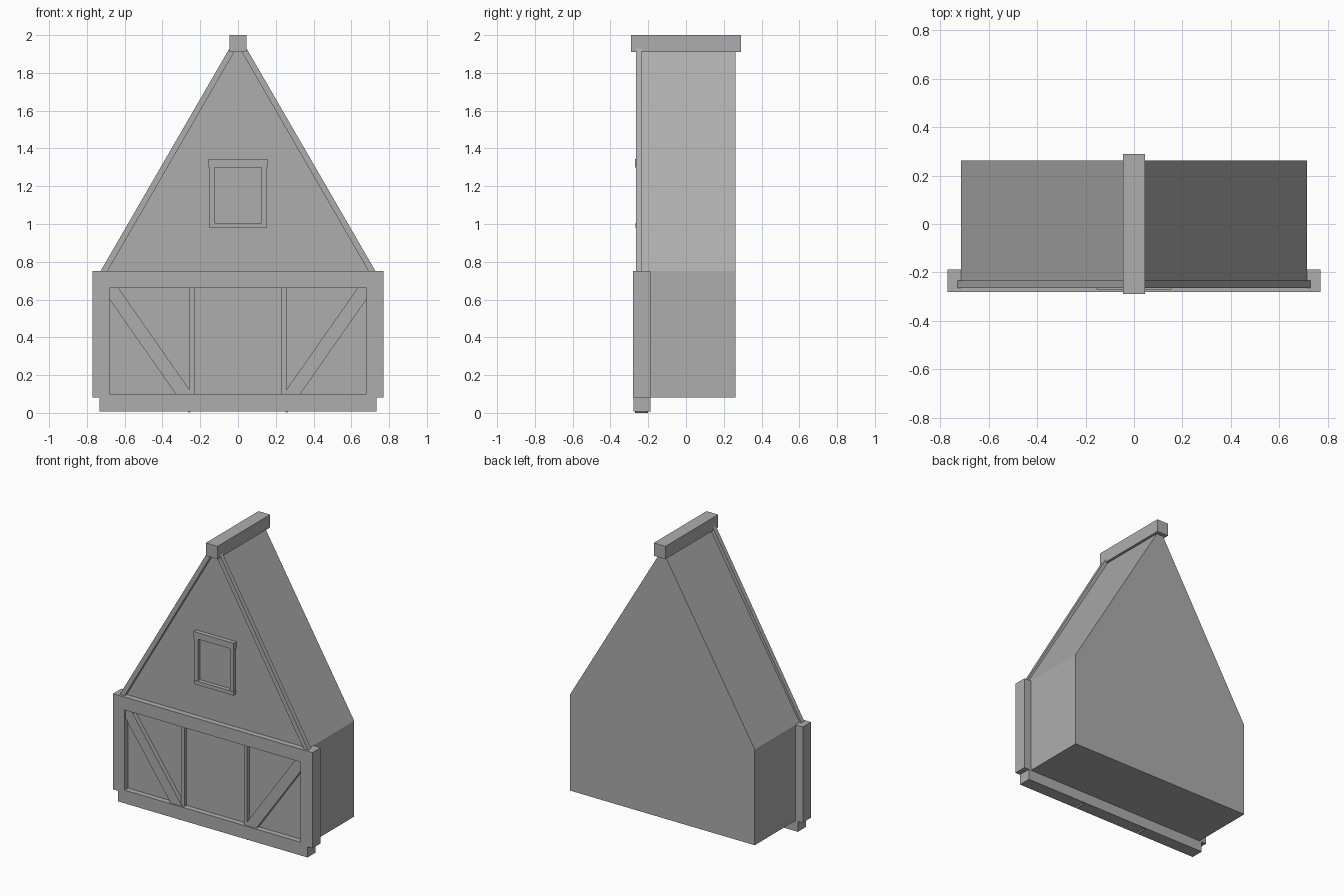
import bpy
from mathutils import Vector

if "Cube" in bpy.data.objects:
    bpy.data.objects.remove(bpy.data.objects["Cube"])

# Dark grey paint shared by all parts
paint = bpy.data.materials.new("dark_grey")
paint.diffuse_color = (0.42, 0.42, 0.42, 1.0)
paint.use_nodes = True
paint.node_tree.nodes["Principled BSDF"].inputs["Base Color"].default_value = paint.diffuse_color


def prism(name, outline, y0, y1):
    """Extrude an (x, z) outline from y0 to y1."""
    n = len(outline)
    area = sum(outline[i][0] * outline[(i + 1) % n][1] - outline[(i + 1) % n][0] * outline[i][1]
               for i in range(n))
    if area < 0:
        outline = outline[::-1]
    verts = [(x, y, z) for y in (y0, y1) for x, z in outline]
    faces = [tuple(range(n)), tuple(range(2 * n - 1, n - 1, -1))]
    faces += [(i, i + n, (i + 1) % n + n, (i + 1) % n) for i in range(n)]
    mesh = bpy.data.meshes.new(name)
    mesh.from_pydata(verts, [], faces)
    mesh.materials.append(paint)
    obj = bpy.data.objects.new(name, mesh)
    bpy.context.collection.objects.link(obj)
    return obj


def box(name, x0, x1, y0, y1, z0, z1):
    return prism(name, [(x0, z0), (x1, z0), (x1, z1), (x0, z1)], y0, y1)


def mirrored(obj):
    mod = obj.modifiers.new("mirror_x", 'MIRROR')
    mod.use_axis = (True, False, False)
    mod.use_mirror_merge = False
    return obj


# House body with steep gable, and ridge beam
prism("house_body", [(-0.714, 0.082), (0.714, 0.082), (0.714, 0.75), (0, 1.955), (-0.714, 0.75)],
      -0.24, 0.262)
box("ridge_beam", -0.045, 0.045, -0.29, 0.29, 1.91, 2.0)

# Sloping trim along the front gable edges
mirrored(prism("gable_trim", [(0.757, 0.70), (0.045, 1.93), (0.009, 1.93), (0.72, 0.70)],
               -0.265, -0.233))

# Heavy timber frame around the ground floor
mirrored(box("corner_post", 0.68, 0.77, -0.28, -0.188, 0.082, 0.75))
box("top_beam", -0.68, 0.68, -0.28, -0.188, 0.66, 0.75)
box("bottom_beam", -0.732, 0.732, -0.279, -0.189, 0.008, 0.10)

# Thin studs and diagonal braces
mirrored(box("stud", 0.23, 0.256, -0.264, -0.215, 0.05, 0.70))
low = Vector((0.26, 0.0))
along = Vector((0.573, 0.82)).normalized()
side = Vector((-along.y, along.x)) * 0.073
top = low + along * 0.80
mirrored(prism("diagonal_brace", [tuple(p) for p in (low, top, top + side, low + side)],
               -0.271, -0.2))

# Window frame
mirrored(box("window_jamb", 0.125, 0.15, -0.264, -0.22, 0.99, 1.32))
box("window_lintel", -0.155, 0.155, -0.27, -0.22, 1.30, 1.345)
box("window_sill", -0.152, 0.152, -0.268, -0.22, 0.978, 1.005)
